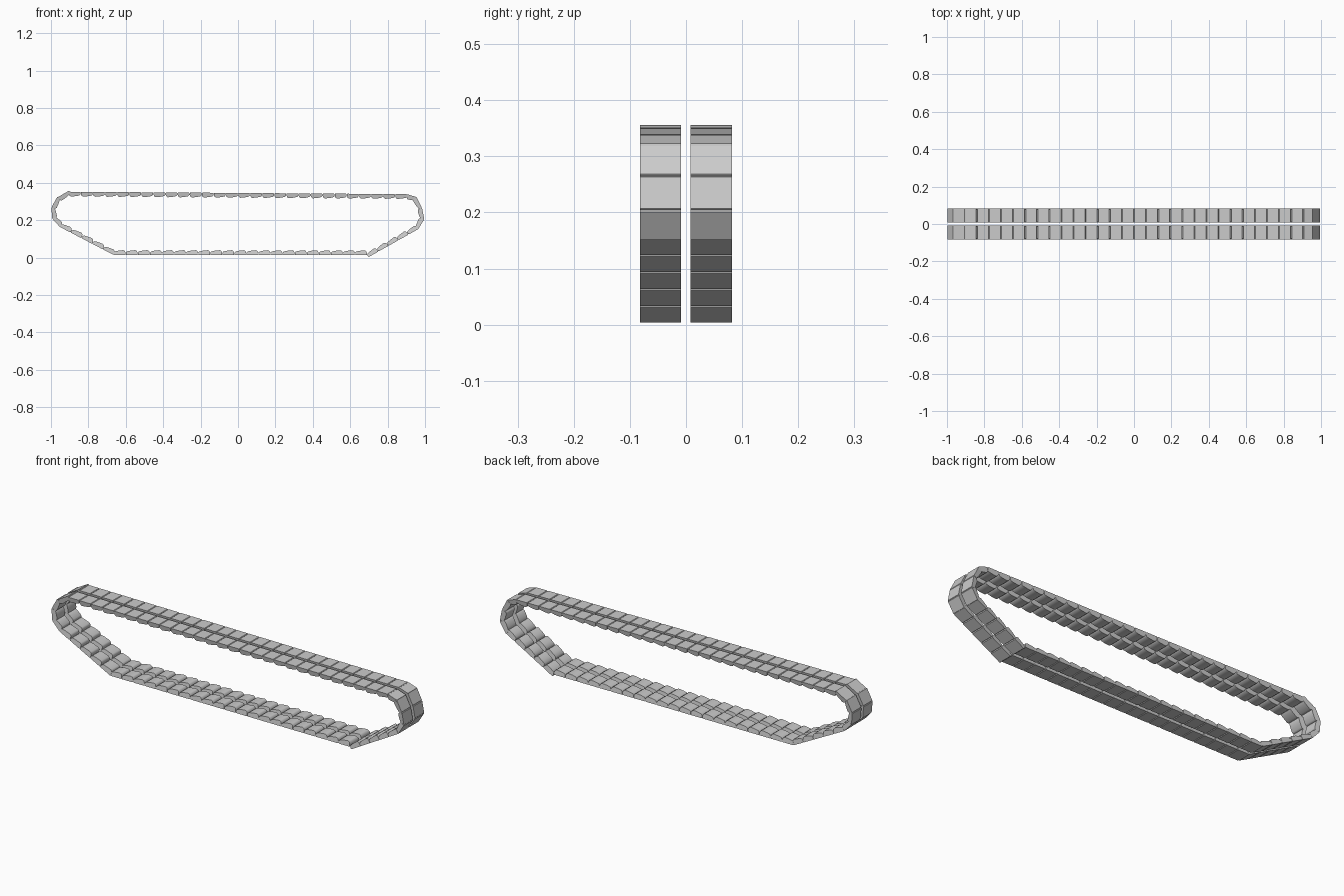
import bpy, bmesh
from mathutils import Vector

if "Cube" in bpy.data.objects:
    bpy.data.objects.remove(bpy.data.objects["Cube"])

# Runs of the outer track line (x, z start, x, z end, number of links), clockwise
runs = [
    (-0.905, 0.352, 0.905, 0.339, 28),    # top run
    (0.905, 0.339, 0.958, 0.322, 1),      # right-hand wrap
    (0.955, 0.322, 0.984, 0.266, 1),
    (0.984, 0.266, 0.996, 0.204, 1),
    (0.996, 0.204, 0.962, 0.150, 1),
    (0.965, 0.153, 0.697, 0.002, 5),      # right slope
    (0.690, 0.013, -0.665, 0.014, 21),    # ground run
    (-0.665, 0.014, -0.953, 0.164, 5),    # left slope
    (-0.953, 0.164, -0.993, 0.208, 1),    # left-hand wrap
    (-0.993, 0.208, -0.998, 0.267, 1),
    (-0.998, 0.267, -0.965, 0.327, 1),
    (-0.965, 0.322, -0.903, 0.358, 1),
]

# Link cross-section: (fraction along link, depth below outer face)
section = [(-0.49, -0.003), (-0.45, 0), (0.45, 0), (0.49, -0.003),
           (0.49, -0.012), (0.40, -0.019), (0.12, -0.023),
           (-0.30, -0.026), (-0.42, -0.022), (-0.49, -0.012)]


def add_link(bm, a, b, y0, y1):
    d = b - a
    mid = (a + b) / 2
    n = Vector((-d.z, 0, d.x)).normalized()
    rings = []
    # the two end rings are inset towards the inner side for soft ends
    for y, s in ((y0, 1), (y1, -1)):
        ring = []
        for t, h in section:
            p = mid + d * t + n * h
            p.y = y + (s * 0.004 if h < -0.015 else 0)
            ring.append(bm.verts.new(p))
        rings.append(ring)
    k = len(section)
    bm.faces.new(rings[0])
    bm.faces.new(rings[1][::-1])
    for i in range(k):
        j = (i + 1) % k
        bm.faces.new((rings[0][i], rings[1][i], rings[1][j], rings[0][j]))


def track_row(name, y0, y1):
    bm = bmesh.new()
    for x0, z0, x1, z1, count in runs:
        a, b = Vector((x0, 0, z0)), Vector((x1, 0, z1))
        for i in range(count):
            add_link(bm, a.lerp(b, i / count), a.lerp(b, (i + 1) / count), y0, y1)
    bmesh.ops.recalc_face_normals(bm, faces=bm.faces)
    me = bpy.data.meshes.new(name)
    bm.to_mesh(me)
    bm.free()
    ob = bpy.data.objects.new(name, me)
    bpy.context.collection.objects.link(ob)
    bpy.ops.object.select_all(action='DESELECT')
    ob.select_set(True)
    bpy.context.view_layer.objects.active = ob
    bpy.ops.object.shade_smooth_by_angle(angle=0.7)


# Two parallel rows of track pads
track_row("front_pad_row", -0.082, -0.009)
track_row("back_pad_row", 0.008, 0.082)
